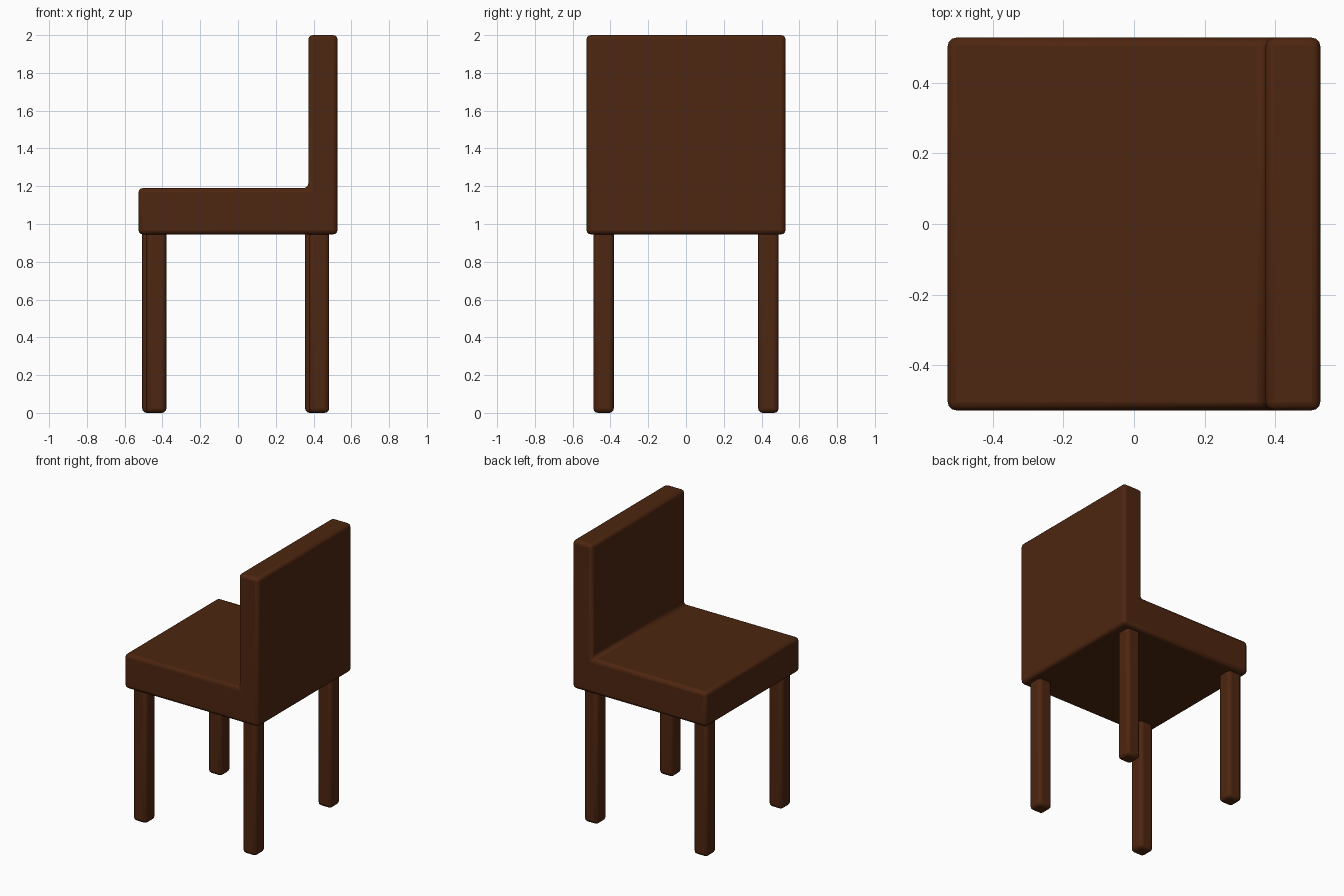
import bpy
import bmesh
import math

cube = bpy.data.objects.get("Cube")
if cube:
    bpy.data.objects.remove(cube, do_unlink=True)

# One dark wood colour for the whole chair
wood = bpy.data.materials.new("dark brown wood")
wood.use_nodes = True
wood.diffuse_color = (0.075, 0.019, 0.005, 1)
bsdf = next(n for n in wood.node_tree.nodes if n.type == 'BSDF_PRINCIPLED')
bsdf.inputs["Base Color"].default_value = wood.diffuse_color


def extruded(name, outline, y0, y1, bevel):
    """Extrude an (x, z) outline along y and round all its edges."""
    bm = bmesh.new()
    face = bm.faces.new([bm.verts.new((x, y0, z)) for x, z in outline])
    moved = bmesh.ops.extrude_face_region(bm, geom=[face])["geom"]
    verts = [v for v in moved if isinstance(v, bmesh.types.BMVert)]
    bmesh.ops.translate(bm, verts=verts, vec=(0, y1 - y0, 0))
    bmesh.ops.recalc_face_normals(bm, faces=bm.faces)
    mesh = bpy.data.meshes.new(name)
    bm.to_mesh(mesh)
    bm.free()
    mesh.materials.append(wood)
    obj = bpy.data.objects.new(name, mesh)
    bpy.context.collection.objects.link(obj)
    mod = obj.modifiers.new("rounded edges", 'BEVEL')
    mod.width = bevel
    mod.segments = 3
    mod.limit_method = 'ANGLE'
    bpy.ops.object.select_all(action='DESELECT')
    obj.select_set(True)
    bpy.context.view_layer.objects.active = obj
    bpy.ops.object.shade_smooth_by_angle(angle=math.radians(40))
    return obj


# Seat and backrest: one L-shaped block
left, right, back_face = -0.527, 0.527, 0.372
bottom, seat_top, top = 0.945, 1.19, 2.0
extruded("seat_and_backrest",
         [(left, bottom), (right, bottom), (right, top),
          (back_face, top), (back_face, seat_top), (left, seat_top)],
         -0.527, 0.527, 0.024)

# Legs: the pair on the +y side sits slightly further towards -x
width = 0.108
for side, y, shift in (("right", -0.436, 0.0), ("left", 0.436, -0.02)):
    for place, x in (("front", -0.433), ("back", 0.429)):
        a, b = x + shift - width / 2, x + shift + width / 2
        extruded(f"{place}_{side}_leg",
                 [(a, 0), (b, 0), (b, 1.0), (a, 1.0)],
                 y - width / 2, y + width / 2, 0.024)
